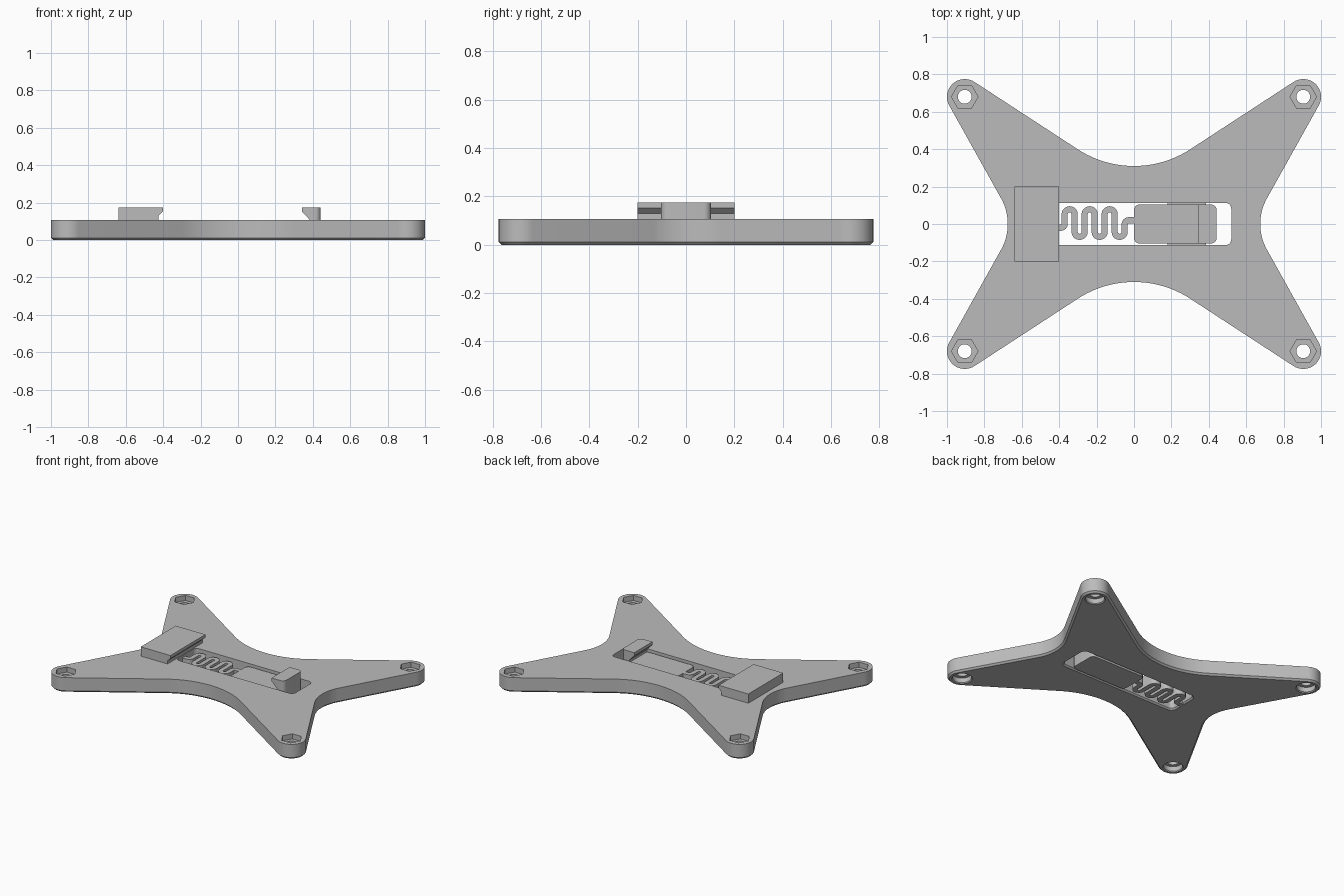
import bpy, bmesh, math
from mathutils import Vector

if "Cube" in bpy.data.objects:
    bpy.data.objects.remove(bpy.data.objects["Cube"], do_unlink=True)

GREY = bpy.data.materials.new("plain grey")
GREY.use_nodes = True
COLOUR = (0.5, 0.5, 0.5, 1)
GREY.diffuse_color = COLOUR
GREY.node_tree.nodes["Principled BSDF"].inputs["Base Color"].default_value = COLOUR

PLATE_TOP, TOP, TONGUE_TOP = 0.107, 0.174, 0.09
SLOT = 0.113


def arc(c, r, a0, a1, n=12):
    """Points on an arc, angles in radians."""
    steps = [a0 + (a1 - a0) * i / n for i in range(n + 1)]
    return [Vector((c[0] + r * math.cos(a), c[1] + r * math.sin(a))) for a in steps]


def ring(c, r, n):
    return arc(c, r, 0, math.tau, n)[:-1]


def rounded_rect(x0, x1, y, r):
    """Rectangle symmetric in y with rounded corners."""
    q = math.pi / 2
    centres = [(x1 - r, y - r), (x0 + r, y - r), (x0 + r, r - y), (x1 - r, r - y)]
    return [p for i, c in enumerate(centres) for p in arc(c, r, i * q, (i + 1) * q, 6)]


def grow(poly, d):
    """Offset a counter-clockwise outline outwards by d."""
    out = []
    for i, p in enumerate(poly):
        a = (p - poly[i - 1]).normalized()
        b = (poly[(i + 1) % len(poly)] - p).normalized()
        n = Vector((a.y + b.y, -a.x - b.x)).normalized()
        out.append(p + n * d / max(0.3, n.dot(Vector((a.y, -a.x)))))
    return out


def prism(name, poly, levels, along_y=False):
    """Loft an outline through (position, offset) levels."""
    bm = bmesh.new()
    rings = []
    for pos, d in levels:
        pts = grow(poly, d) if d else poly
        rings.append([bm.verts.new((p[0], pos, p[1]) if along_y else (p[0], p[1], pos))
                      for p in pts])
    for lo, hi in zip(rings, rings[1:]):
        for i in range(len(lo)):
            bm.faces.new((lo[i - 1], lo[i], hi[i], hi[i - 1]))
    bm.faces.new(rings[0])
    bm.faces.new(rings[-1])
    bmesh.ops.recalc_face_normals(bm, faces=bm.faces)
    mesh = bpy.data.meshes.new(name)
    bm.to_mesh(mesh)
    bm.free()
    mesh.materials.append(GREY)
    obj = bpy.data.objects.new(name, mesh)
    bpy.context.collection.objects.link(obj)
    return obj


def activate(obj):
    bpy.ops.object.select_all(action='DESELECT')
    obj.select_set(True)
    bpy.context.view_layer.objects.active = obj


def boolean(obj, tool, operation='DIFFERENCE'):
    activate(obj)
    mod = obj.modifiers.new("cut", 'BOOLEAN')
    mod.operation, mod.object, mod.solver = operation, tool, 'EXACT'
    bpy.ops.object.modifier_apply(modifier=mod.name)
    bpy.data.objects.remove(tool, do_unlink=True)


# Four-armed plate outline: round arm tips joined by tangents to concave arcs
TIP, TIP_R = Vector((0.905, 0.68)), 0.095


def tangent_angle(c, r, side):
    v = c - TIP
    return math.atan2(v.y, v.x) + side * math.acos((TIP_R + r) / v.length)


side_c, side_r = Vector((0.955, 0)), 0.28
top_c, top_r = Vector((0, 0.86)), 0.55
a_side = tangent_angle(side_c, side_r, 1)
a_top = tangent_angle(top_c, top_r, -1)
quarter = (arc(side_c, side_r, math.pi, a_side + math.pi)
           + arc(TIP, TIP_R, a_side, a_top, 20)
           + arc(top_c, top_r, a_top + math.pi, 1.5 * math.pi))
half = quarter + [Vector((-p.x, p.y)) for p in reversed(quarter[:-1])]
outline = half + [Vector((p.x, -p.y)) for p in reversed(half[1:-1])]
plate = prism("plate", outline, [(0, -0.012), (0.012, 0), (PLATE_TOP, 0)])

# Central slot with a chamfered lower edge
slot = rounded_rect(-0.42, 0.52, SLOT, 0.03)
boolean(plate, prism("slot_cutter", slot, [(-0.01, 0.02), (0.01, 0), (0.2, 0)]))

# Screw holes, hexagonal nut pockets and round counterbores in the arm tips
for sx in (-1, 1):
    for sy in (-1, 1):
        c = (sx * TIP.x, sy * TIP.y)
        boolean(plate, prism("hole_cutter", ring(c, 0.037, 32), [(-0.1, 0), (0.2, 0)]))
        boolean(plate, prism("nut_cutter", ring(c, 0.071, 6), [(0.07, 0), (0.2, 0)]))
        boolean(plate, prism("bore_cutter", ring(c, 0.062, 32),
                             [(-0.01, 0.016), (0.006, 0), (0.04, 0)]))

# Fixed clamp jaw with an undercut lip
jaw = [(-0.64, 0.1), (-0.425, 0.1), (-0.425, 0.13), (-0.402, 0.152),
       (-0.402, TOP), (-0.64, TOP)]
fixed_jaw = prism("fixed_jaw", jaw, [(-0.2, 0), (0.2, 0)], along_y=True)

# Sliding tongue with a raised hook at its end
tongue = prism("sliding_tongue", rounded_rect(0, 0.442, 0.104, 0.03), [(0, 0), (TOP, 0)])
hook = [(-0.1, -0.1), (0.6, -0.1), (0.6, 0.3), (0.342, 0.3), (0.342, 0.152),
        (0.385, 0.107), (0.385, TONGUE_TOP), (-0.1, TONGUE_TOP)]
boolean(tongue, prism("hook_cutter", hook, [(-0.3, 0), (0.3, 0)], along_y=True), 'INTERSECT')

# Serpentine spring between the jaw and the tongue
pitch, half_w, high, low = 0.0535, 0.0165, 0.052, -0.042
x0 = -0.371
path = [Vector((-0.435, -0.02))] + arc((x0 - 0.02, 0), 0.02, -math.pi / 2, 0, 6)
for i in range(6):
    cx = x0 + pitch * (i + 0.5)
    up = i % 2 == 0
    path += arc((cx, high if up else low), pitch / 2, math.pi, 0 if up else math.tau, 10)
path += arc((x0 + pitch * 6 + 0.022, -0.002), 0.022, math.pi, math.pi / 2, 6)
path.append(Vector((0.02, 0.02)))
left, right = [], []
for i, p in enumerate(path):
    t = (path[min(i + 1, len(path) - 1)] - path[max(i - 1, 0)]).normalized()
    n = Vector((-t.y, t.x)) * half_w
    left.append(p + n)
    right.append(p - n)
spring = prism("spring", right + left[::-1], [(0, 0), (TONGUE_TOP, 0)])

# Guide rails on both slot walls
rails = []
for s, label in ((-1, "front"), (1, "back")):
    rail = [(s * (SLOT + 0.004), 0.03), (s * 0.105, 0.045),
            (s * 0.105, 0.06), (s * (SLOT + 0.004), 0.075)]
    bm_rail = prism(label + "_guide_rail", [(0.18, 0.03), (0.385, 0.03), (0.385, 0.075),
                                            (0.18, 0.075)],
                    [(s * 0.105, 0), (s * (SLOT + 0.004), 0)], along_y=True)
    rails.append(bm_rail)

for obj in [plate, fixed_jaw, tongue, spring] + rails:
    activate(obj)
    bpy.ops.object.shade_smooth_by_angle(angle=math.radians(30))
